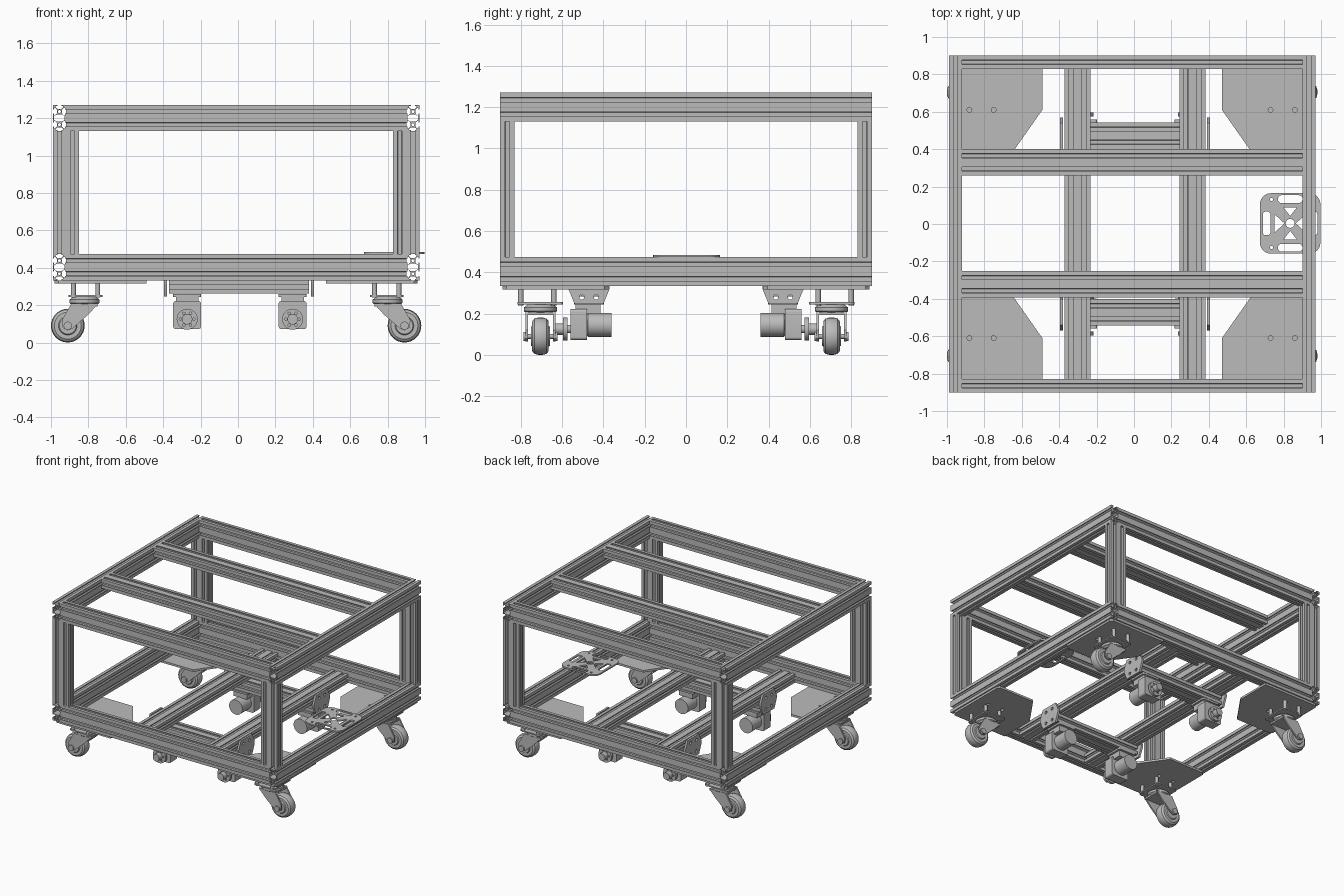
import bpy, bmesh
from math import sin, cos, pi, radians
from mathutils import Vector, Matrix

cube = bpy.data.objects.get("Cube")
if cube:
    bpy.data.objects.remove(cube)

grey = bpy.data.materials.new("aluminium grey")
grey.use_nodes = True
COLOUR = (0.5, 0.5, 0.5, 1)
grey.diffuse_color = COLOUR
grey.node_tree.nodes["Principled BSDF"].inputs["Base Color"].default_value = COLOUR

X, Y, Z = Vector((1, 0, 0)), Vector((0, 1, 0)), Vector((0, 0, 1))
CX = -0.01     # middle of the frame


def finish(name, mesh, u, v, centre):
    """Place a mesh so its local x, y run along u, v."""
    w = u.cross(v)
    mat = Matrix((u, v, w)).transposed().to_4x4()
    mat.translation = Vector(centre)
    mesh.transform(mat)
    mesh.materials.clear()
    mesh.materials.append(grey)
    mesh.shade_smooth()
    mesh.set_sharp_from_angle(angle=radians(30))
    obj = bpy.data.objects.new(name, mesh)
    bpy.context.collection.objects.link(obj)
    return obj


def extrude(name, loops, depth, u, v, centre):
    """Filled outline with holes, given thickness."""
    curve = bpy.data.curves.new(name, 'CURVE')
    curve.dimensions = '2D'
    curve.fill_mode = 'BOTH'
    curve.extrude = depth / 2
    for loop in loops:
        s = curve.splines.new('POLY')
        s.points.add(len(loop) - 1)
        for p, (a, b) in zip(s.points, loop):
            p.co = (a, b, 0, 1)
        s.use_cyclic_u = True
    tmp = bpy.data.objects.new("outline", curve)
    bpy.context.collection.objects.link(tmp)
    dg = bpy.context.evaluated_depsgraph_get()
    mesh = bpy.data.meshes.new_from_object(tmp.evaluated_get(dg))
    bpy.data.objects.remove(tmp)
    bpy.data.curves.remove(curve)
    bm = bmesh.new()
    bm.from_mesh(mesh)
    bmesh.ops.remove_doubles(bm, verts=bm.verts, dist=1e-5)
    bmesh.ops.recalc_face_normals(bm, faces=bm.faces)
    bm.to_mesh(mesh)
    bm.free()
    return finish(name, mesh, u, v, centre)


def lathe(name, profile, u, v, centre, steps=32):
    """Spin (radius, height) points about the local z axis."""
    bm = bmesh.new()
    vs = [bm.verts.new((r, 0, h)) for r, h in profile]
    es = [bm.edges.new(pair) for pair in zip(vs, vs[1:])]
    bmesh.ops.spin(bm, geom=vs + es, cent=(0, 0, 0), axis=(0, 0, 1),
                   angle=2 * pi, steps=steps, use_duplicate=False)
    bmesh.ops.remove_doubles(bm, verts=bm.verts, dist=1e-5)
    bmesh.ops.recalc_face_normals(bm, faces=bm.faces)
    mesh = bpy.data.meshes.new(name)
    bm.to_mesh(mesh)
    bm.free()
    return finish(name, mesh, u, v, centre)


def circle(a, b, r, n=16):
    return [(a + r * cos(2 * pi * i / n), b + r * sin(2 * pi * i / n)) for i in range(n)]


def rect(a, b, w, h):
    return [(a - w, b - h), (a + w, b - h), (a + w, b + h), (a - w, b + h)]


def rounded(a, b, w, h, r, n=6):
    pts = []
    for k, (sx, sy) in enumerate(((1, 1), (-1, 1), (-1, -1), (1, -1))):
        for i in range(n + 1):
            t = (k + i / n) * pi / 2
            pts.append((a + sx * (w - r) + r * cos(t), b + sy * (h - r) + r * sin(t)))
    return pts


def cyl(name, r, depth, u, v, centre):
    return extrude(name, [circle(0, 0, r, 24)], depth, u, v, centre)


# Slotted double extrusion section, 0.07 by 0.14
T = 0.07
SLOT = [(-.011, 0), (-.011, .006), (-.02, .006), (-.02, .012), (-.01, .021),
        (.01, .021), (.02, .012), (.02, .006), (.011, .006), (.011, 0)]


def section():
    h = T / 2
    pts = [(-h, -T)] + [(t, -T + d) for t, d in SLOT]
    pts += [(h, -T)] + [(h - d, c + t) for c in (-h, h) for t, d in SLOT]
    pts += [(h, T)] + [(-t, T - d) for t, d in SLOT]
    pts += [(-h, T)] + [(-h + d, c - t) for c in (h, -h) for t, d in SLOT]
    cavity = [(.028, .01), (.014, .019), (-.014, .019), (-.028, .01),
              (-.028, -.01), (-.014, -.019), (.014, -.019), (.028, -.01)]
    return [pts, cavity, circle(0, h, .008, 12), circle(0, -h, .008, 12)]


def rail(name, length, short, long, centre):
    return extrude(name, section(), length, short, long, centre)


# Box frame: lower and upper rings joined by posts
LOW, HIGH = 0.403, 1.2
for level, z in (("lower", LOW), ("upper", HIGH)):
    for s in (-1, 1):
        rail(level + "_side_rail", 1.8, X, Z, (CX + s * .945, 0, z))
        rail(level + "_end_rail", 1.82, Y, Z, (CX, s * .865, z))
for sx in (-1, 1):
    for sy in (-1, 1):
        rail("corner_post", HIGH - LOW - 2 * T, Y, X,
             (CX + sx * .91, sy * .865, (LOW + HIGH) / 2))

# Upper cross bars and lower long beams
for y in (-.322, .33):
    rail("upper_cross_bar", 1.82, Z, Y, (CX, y, HIGH + T / 2))
for x in (-.302, .312):
    rail("lower_long_beam", 1.66, Z, X, (x, 0, .368))

# Corner mounting plates with casters
for sx in (-1, 1):
    for sy in (-1, 1):
        def at(d, y, z):
            return (CX + sx * d, sy * y, z)

        outline = [(.95, .89), (.48, .89), (.48, .61), (.645, .375), (.95, .375), (.97, .395), (.97, .87)]
        bolts = [(d, y) for d in (.74, .87) for y in (.61, .80)]
        loops = [outline] + [circle(d, y, .013, 12) for d, y in bolts]
        extrude("corner_plate", [[(sx * a, sy * b) for a, b in l] for l in loops],
                .016, X, Y, (CX, 0, .325))
        for d, y in bolts:
            cyl("caster_bolt", .013, .09, X, Y, at(d, y + (.03 if y < .7 else -.0), .285))
        extrude("caster_plate", [rounded(0, 0, .09, .11, .02)], .01, X, Y, at(.805, .705, .25))
        lathe("swivel_cup", [(0, .045), (.06, .045), (.08, .03), (.08, .012), (.065, 0), (0, 0)],
              X, Y, at(.81, .705, .2))
        fork = [(-.075, .21), (.07, .21), (.122, .12), (.118, .08), (.09, .065), (.065, .075), (-.02, .15)]
        fork = [(sx * a, b) for a, b in fork]
        for side in (-1, 1):
            extrude("fork_cheek", [fork], .012, X, Z, at(.81, .705 + side * .066, 0))
            cyl("axle_nut", .022, .016, X, Z, at(.90, .705 + side * .075, .09))
        extrude("fork_crown", [rect(0, 0, .07, .07)], .014, X, Y, at(.81, .705, .2))
        lathe("caster_wheel", [(0, -.047), (.045, -.047), (.05, -.04), (.072, -.04), (.085, -.03), (.09, -.012),
                               (.09, .012), (.085, .03), (.072, .04), (.05, .04), (.045, .047), (0, .047)],
              X, Z, at(.90, .705, .0905))
        cyl("wheel_axle", .012, .15, X, Z, at(.90, .705, .09))

# Motor carriers hung under the long beams
for sy in (-1, 1):
    rail("motor_cross_bar", .75, Z, Y, (.005, sy * .472, .297))
    for s in (-1, 1):
        plate = [(-.07, .247), (.07, .247), (.1, .32), (.1, .34), (.07, .405), (-.07, .405), (-.1, .34), (-.1, .32)]
        holes = [circle(a, b, .012, 12) for a in (-.035, .035) for b in (.28, .37)]
        extrude("hanger_plate", [plate] + holes, .016, Y, Z, (.005 + s * .392, sy * .47, 0))
        x = .01 + s * .282
        extrude("motor_flange", [rounded(0, 0, .075, .073, .01)], .014, X, Y, (x, sy * .47, .252))
        extrude("motor_neck", [rect(0, 0, .06, .06)], .05, X, Y, (x, sy * .475, .225))
        extrude("gearbox", [rounded(0, 0, .075, .075, .015)], .08, X, Z, (x, sy * .52, .147))
        lathe("motor_body", [(0, -.06), (.052, -.06), (.058, -.054), (.058, .06), (0, .06)],
              X, Z * sy, (x, sy * .42, .145))
        cyl("motor_shaft", .02, .09, X, Z, (x, sy * .59, .125))
        ring = [circle(.036 * cos(k * pi / 3), .036 * sin(k * pi / 3), .007, 8) for k in range(6)]
        extrude("drive_hub", [circle(0, 0, .056, 24), circle(0, 0, .012, 12)] + ring,
                .02, X, Z, (x, sy * .585, .125))
        cyl("hub_boss", .028, .04, X, Z, (x, sy * .615, .125))

# Rounded accessory plate with cut-outs, lying on the left side rail
cuts = [rounded(0, s * .13, .066, .021, .02) for s in (-1, 1)]
cuts += [rounded(s * .126, 0, .02, .063, .015) for s in (-1, 1)]
cuts += [[(s * .03, 0), (s * .085, .05), (s * .085, -.05)] for s in (-1, 1)]
cuts += [[(0, s * .04), (.035, s * .085), (-.035, s * .085)] for s in (-1, 1)]
cuts += [circle(sx * .1, sy * .128, .009, 10) for sx in (-1, 1) for sy in (-1, 1)]
cuts += [circle(0, 0, .024)]
extrude("accessory_plate", [rounded(0, 0, .162, .162, .06)] + cuts, .011, X, Y, (.835, .003, .479))
